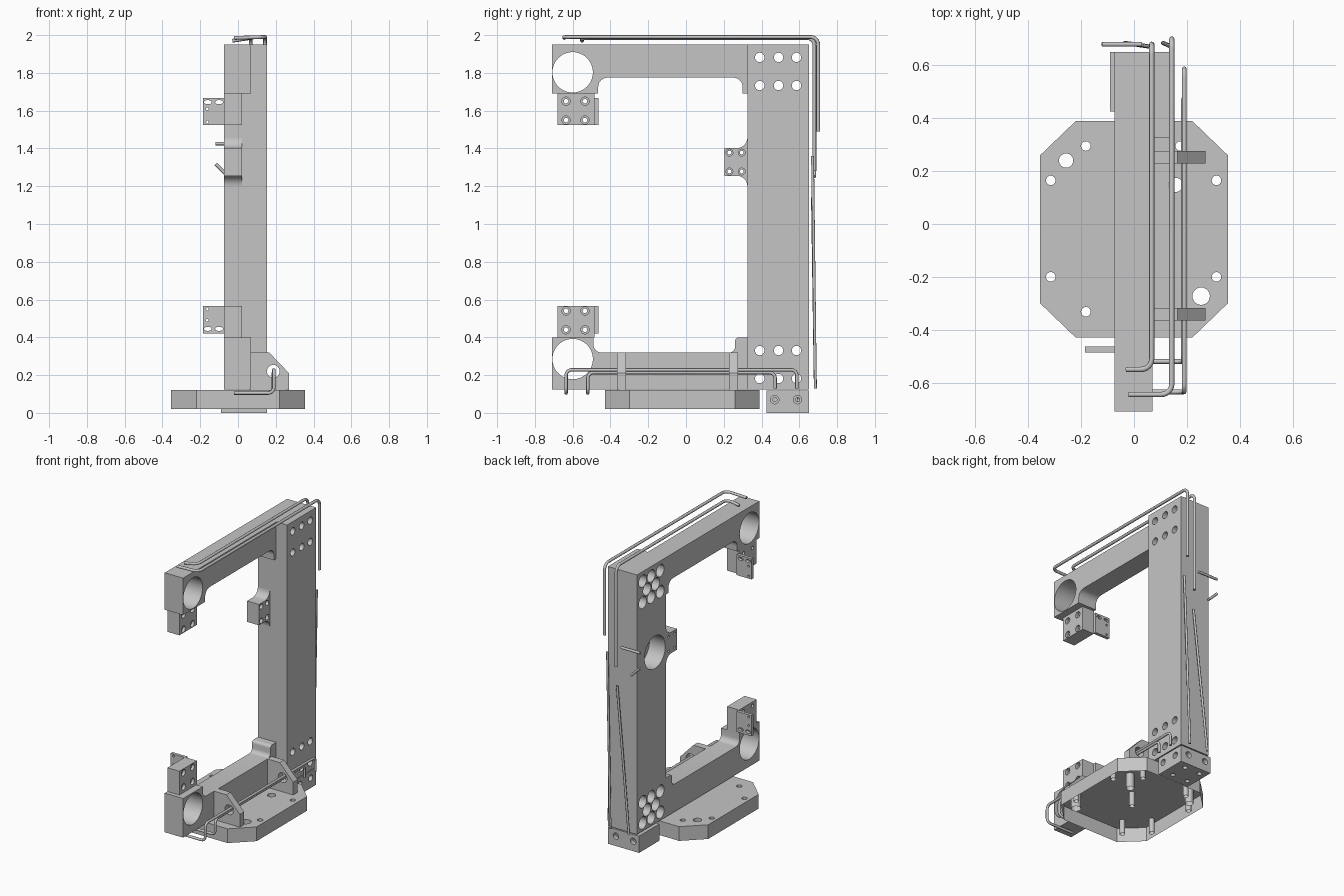
import bpy, bmesh, math
from mathutils import Vector, Matrix

if "Cube" in bpy.data.objects:
    bpy.data.objects.remove(bpy.data.objects["Cube"], do_unlink=True)

GREY = (0.56, 0.56, 0.56, 1)
mat = bpy.data.materials.new("machined_grey")
mat.use_nodes = True
mat.diffuse_color = GREY
mat.node_tree.nodes["Principled BSDF"].inputs["Base Color"].default_value = GREY


def add_object(name, bm):
    bmesh.ops.recalc_face_normals(bm, faces=bm.faces)
    mesh = bpy.data.meshes.new(name)
    bm.to_mesh(mesh)
    bm.free()
    mesh.materials.append(mat)
    ob = bpy.data.objects.new(name, mesh)
    bpy.context.collection.objects.link(ob)
    return ob


def rounded(points, steps=6):
    """Each point is (coords, corner radius); corners become smooth bends."""
    out = []
    pts = [(Vector(p), r) for p, r in points]
    for i, (p, r) in enumerate(pts):
        if not r:
            out.append(p)
            continue
        a = p + (pts[i - 1][0] - p).normalized() * r
        b = p + (pts[(i + 1) % len(pts)][0] - p).normalized() * r
        w = math.sqrt(0.5)
        for k in range(steps + 1):
            t = k / steps
            c0, c1, c2 = (1 - t) ** 2, 2 * w * t * (1 - t), t * t
            out.append((a * c0 + p * c1 + b * c2) / (c0 + c1 + c2))
    return out


def prism(name, profile, axis, lo, hi):
    """Extrude a 2D profile along x (y,z), y (x,z) or z (x,y)."""
    place = {"x": lambda u, v, d: (d, u, v),
             "y": lambda u, v, d: (u, d, v),
             "z": lambda u, v, d: (u, v, d)}[axis]
    bm = bmesh.new()
    face = bm.faces.new([bm.verts.new(place(p[0], p[1], lo)) for p in profile])
    new = bmesh.ops.extrude_face_region(bm, geom=[face])["geom"]
    shift = Vector(place(0, 0, hi - lo))
    bmesh.ops.translate(bm, vec=shift, verts=[g for g in new if isinstance(g, bmesh.types.BMVert)])
    return add_object(name, bm)


def box(name, x, y, z):
    return prism(name, [(x[0], y[0]), (x[1], y[0]), (x[1], y[1]), (x[0], y[1])], "z", *z)


def drill(ob, axis, holes, lo, hi, r, stretch=1.0, sides=24):
    """Cut round holes (or slots stretched along the first axis) at 2D centres."""
    turn = {"x": Matrix(((0, 0, 1), (1, 0, 0), (0, 1, 0))),
            "y": Matrix(((1, 0, 0), (0, 0, 1), (0, 1, 0))),
            "z": Matrix.Identity(3)}[axis].to_4x4()
    bm = bmesh.new()
    for u, v in holes:
        m = turn @ Matrix.Translation((u, v, (lo + hi) / 2)) @ Matrix.Diagonal((stretch, 1, 1, 1))
        bmesh.ops.create_cone(bm, cap_ends=True, segments=sides, radius1=r, radius2=r,
                              depth=hi - lo, matrix=m)
    cutter = add_object("hole_cutter", bm)
    cutter.hide_render = True
    mod = ob.modifiers.new("holes", "BOOLEAN")
    mod.operation, mod.solver, mod.object = "DIFFERENCE", "EXACT", cutter
    bpy.context.view_layer.update()
    ev = ob.evaluated_get(bpy.context.evaluated_depsgraph_get())
    mesh = bpy.data.meshes.new_from_object(ev)
    ob.modifiers.clear()
    ob.data = mesh
    bpy.data.objects.remove(cutter, do_unlink=True)


def tube(name, points, r=0.01, bend=0.04):
    last = len(points) - 1
    path = rounded([(p, bend if 0 < i < last else 0) for i, p in enumerate(points)])
    cu = bpy.data.curves.new(name, "CURVE")
    cu.dimensions = "3D"
    cu.bevel_depth, cu.bevel_resolution, cu.use_fill_caps = r, 2, True
    sp = cu.splines.new("POLY")
    sp.points.add(len(path) - 1)
    for p, co in zip(sp.points, path):
        p.co = (*co, 1)
    cu.materials.append(mat)
    ob = bpy.data.objects.new(name, cu)
    bpy.context.collection.objects.link(ob)


def grid(us, vs):
    return [(u, v) for u in us for v in vs]


# Column with bolt patterns, counterbores and a blind bore
column = box("column", (-0.073, 0.153), (0.325, 0.65), (0.125, 1.95))
bolts = grid((0.39, 0.49, 0.585), (1.882, 1.733, 0.33, 0.182))
drill(column, "x", bolts, -0.2, 0.3, 0.025)
drill(column, "x", bolts + grid((0.44, 0.538), (1.807, 0.256)), -0.2, -0.01, 0.043)
drill(column, "x", [(0.45, 1.33)], -0.2, 0.05, 0.115, sides=40)

# Upper arm
upper = prism("upper_arm", rounded([
    ((-0.71, 1.95), 0), ((-0.71, 1.69), 0), ((-0.465, 1.69), 0), ((-0.465, 1.775), 0.05),
    ((0.30, 1.775), 0.05), ((0.30, 1.69), 0), ((0.33, 1.69), 0), ((0.33, 1.95), 0)]),
    "x", -0.073, 0.07)
drill(upper, "x", [(-0.6, 1.803)], -0.2, 0.2, 0.107, sides=48)

# Lower arm
lower = prism("lower_arm", rounded([
    ((-0.71, 0.40), 0), ((-0.71, 0.125), 0), ((0.33, 0.125), 0), ((0.33, 0.40), 0),
    ((0.26, 0.40), 0.02), ((0.26, 0.32), 0.03), ((-0.49, 0.32), 0.04), ((-0.49, 0.40), 0)]),
    "x", -0.073, 0.07)
drill(lower, "x", [(-0.6, 0.285)], -0.2, 0.2, 0.107, sides=48)

# Tool blocks on both arms, each with a thin slotted tab beside it
for name, z0, z1, tab0, slot_z, pin_zs, bolt_zs in (
        ("upper", 1.523, 1.69, 1.523, 1.645, (1.61, 1.54), (1.55, 1.65)),
        ("lower", 0.40, 0.567, 0.42, 0.445, (0.49, 0.55), (0.44, 0.54))):
    block = box(name + "_tool_block", (-0.073, 0.02), (-0.68, -0.485), (z0, z1))
    drill(block, "x", grid((-0.635, -0.535), bolt_zs), -0.2, 0.2, 0.012)
    drill(block, "x", grid((-0.635, -0.535), bolt_zs), 0.0, 0.2, 0.022)
    tab = box(name + "_tab", (-0.185, -0.07), (-0.486, -0.464), (tab0, tab0 + 0.145))
    drill(tab, "y", grid((-0.16, -0.1), (slot_z,)), -0.6, -0.4, 0.011, stretch=1.9)
    drill(tab, "y", grid((-0.162,), pin_zs), -0.6, -0.4, 0.007)

# Middle bracket blending into the column
middle = prism("middle_bracket", rounded([
    ((0.205, 1.255), 0), ((0.205, 1.402), 0), ((0.325, 1.402), 0.055), ((0.325, 1.462), 0),
    ((0.33, 1.462), 0), ((0.33, 1.195), 0), ((0.325, 1.195), 0), ((0.325, 1.255), 0.055)]),
    "x", -0.073, 0.02)
drill(middle, "x", grid((0.23, 0.295), (1.378, 1.278)), -0.2, 0.2, 0.01)
drill(middle, "x", grid((0.23, 0.295), (1.378, 1.278)), 0.0, 0.2, 0.018)

# Base plate: chamfered pan, open underneath, with hole sleeves
base = prism("base_plate", [
    (-0.355, 0.26), (-0.22, 0.39), (0.22, 0.39), (0.355, 0.26),
    (0.355, -0.30), (0.22, -0.43), (-0.22, -0.43), (-0.355, -0.30)], "z", 0.02, 0.12)
drill(base, "z", grid((-0.315, 0.312), (0.165, -0.2))
      + [(-0.182, 0.295), (-0.182, -0.332), (0.175, 0.295), (0, -0.02)], -0.1, 0.2, 0.018)
drill(base, "z", [(-0.257, 0.24), (0.157, 0.148)], -0.1, 0.2, 0.027)
drill(base, "z", [(0.254, -0.273)], -0.1, 0.2, 0.033)
bm = bmesh.new()
bm.from_mesh(base.data)
bmesh.ops.delete(bm, geom=[f for f in bm.faces if f.normal.z < -0.9], context="FACES")
bm.to_mesh(base.data)
bm.free()

# Foot block under the column, counterbored on the side and the back
foot = box("foot_block", (-0.09, 0.153), (0.425, 0.65), (0, 0.118))
for r, depth in ((0.022, 0.03), (0.011, 0.06)):
    drill(foot, "x", grid((0.47, 0.59), (0.07,)), 0.153 - depth, 0.3, r)
    drill(foot, "y", grid((-0.045, 0.09), (0.07,)), 0.65 - depth, 0.8, r)
drill(foot, "z", grid((-0.04, 0.08), (0.48, 0.6)), -0.1, 0.03, 0.016)

# Side lugs that carry the lower lines
for name, y in (("front_lug", -0.365), ("back_lug", 0.228)):
    lug = prism(name, [(0.06, 0.12), (0.27, 0.12), (0.27, 0.21), (0.165, 0.32), (0.06, 0.32)],
                "y", y, y + 0.048)
    drill(lug, "y", [(0.187, 0.22)], -1, 1, 0.034)

# Upper lines along the arm and down the back
tube("outer_upper_line", [(-0.02, -0.645, 1.985), (0.143, -0.645, 1.99),
                          (0.143, 0.70, 1.99), (0.143, 0.70, 1.49)])
tube("inner_upper_line", [(-0.03, -0.55, 1.97), (0.067, -0.55, 1.985),
                          (0.067, 0.68, 1.985), (0.067, 0.68, 1.28)])

# Lower lines through the lugs, turned down at both ends
for name, front, back, x, z in (("outer_lower_line", -0.635, 0.587, 0.19, 0.228),
                                ("inner_lower_line", -0.52, 0.472, 0.187, 0.213)):
    tube(name, [(-0.02, front, 0.105), (x, front, 0.105), (x, front, z),
                (x, back, z), (x, back, 0.13)], r=0.009, bend=0.03)

# Slanted back lines and short side rods
tube("long_back_line", [(0.143, 0.67, 1.36), (0.11, 0.685, 0.13)], r=0.008)
tube("short_back_line", [(0.067, 0.67, 1.14), (-0.035, 0.685, 0.13)], r=0.008)
tube("upper_side_rod", [(0.03, 0.68, 1.425), (-0.12, 0.68, 1.425)], r=0.009)
tube("lower_side_rod", [(-0.05, 0.68, 1.25), (-0.118, 0.68, 1.318)], r=0.009)

# Smooth the round surfaces, keep machined edges sharp
bpy.ops.object.select_all(action="DESELECT")
for ob in bpy.context.scene.objects:
    if ob.type == "MESH":
        ob.select_set(True)
        bpy.context.view_layer.objects.active = ob
bpy.ops.object.shade_smooth_by_angle(angle=math.radians(30))
